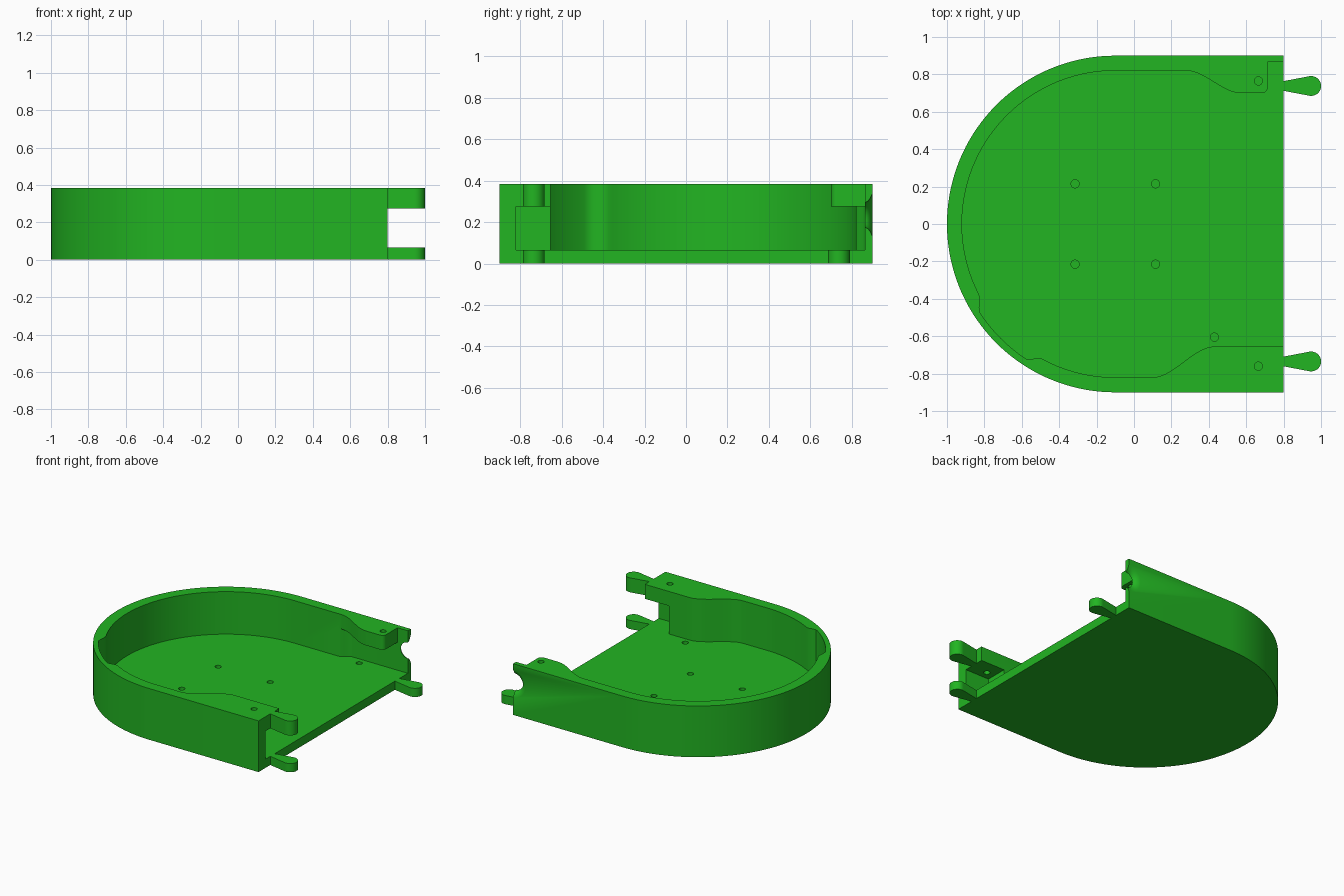
import bpy, bmesh, math
from mathutils import Matrix

if "Cube" in bpy.data.objects:
    bpy.data.objects.remove(bpy.data.objects["Cube"])

TOP, FLOOR, SHELF = 0.383, 0.065, 0.275   # rim, floor top, underside of upper lugs

green = bpy.data.materials.new("green plastic")
green.diffuse_color = (0.016, 0.46, 0.016, 1)
green.use_nodes = True
green.node_tree.nodes["Principled BSDF"].inputs["Base Color"].default_value = green.diffuse_color


def make_object(name, bm):
    bmesh.ops.recalc_face_normals(bm, faces=bm.faces)
    me = bpy.data.meshes.new(name)
    bm.to_mesh(me)
    bm.free()
    me.materials.append(green)
    ob = bpy.data.objects.new(name, me)
    bpy.context.collection.objects.link(ob)
    return ob


def prism(name, outline, z0, z1):
    bm = bmesh.new()
    face = bm.faces.new([bm.verts.new((x, y, z0)) for x, y in outline])
    ext = bmesh.ops.extrude_face_region(bm, geom=[face])
    for g in ext["geom"]:
        if isinstance(g, bmesh.types.BMVert):
            g.co.z = z1
    return make_object(name, bm)


def arc(cx, cy, r, a0, a1, n):
    return [(cx + r * math.cos(math.radians(a0 + (a1 - a0) * i / n)),
             cy + r * math.sin(math.radians(a0 + (a1 - a0) * i / n))) for i in range(n + 1)]


def s_curve(x0, y0, x1, y1, n=16):
    return [(x0 + (x1 - x0) * t, y0 + (y1 - y0) * t * t * (3 - 2 * t))
            for t in (i / n for i in range(n + 1))]


def cut(body, cutter):
    mod = body.modifiers.new("cut", "BOOLEAN")
    mod.operation, mod.solver, mod.object = "DIFFERENCE", "EXACT", cutter
    bpy.context.view_layer.objects.active = body
    bpy.ops.object.modifier_apply(modifier=mod.name)
    bpy.data.objects.remove(cutter)


def shade(ob):
    bpy.ops.object.select_all(action="DESELECT")
    ob.select_set(True)
    bpy.context.view_layer.objects.active = ob
    bpy.ops.object.shade_smooth_by_angle(angle=math.radians(30))


# Tray body: half-round back end, straight sides, open flat end
tray = prism("tray", [(0.8, -0.9), (0.8, 0.9)] + arc(-0.1, 0, 0.9, 90, 270, 72), 0, TOP)

# Main cavity, with thinner wall section on the rounded end
def inner_radius(a):
    ramp = min((a - 207.5) / 6, (241 - a) / 4.5)
    t = max(0, min(1, ramp))
    return 0.82 + 0.045 * t * t * (3 - 2 * t)

cavity = [(0.9, -0.655)] + s_curve(0.43, -0.655, 0.1, -0.82)
for i in range(121):
    a = 270 - 1.5 * i
    cavity += arc(-0.1, 0, inner_radius(a), a, a, 1)[:1]
cavity += s_curve(0.28, 0.82, 0.57, 0.7)
cavity += arc(0.685, 0.73, 0.03, -90, 0, 6) + [(0.715, 0.865), (0.9, 0.865)]
cut(tray, prism("cavity_cutter", cavity, FLOOR, 0.6))

# Hollow under the back lug
hollow = [(0.24, 0.6), (0.9, 0.6), (0.9, 0.865)] + s_curve(0.34, 0.865, 0.24, 0.815, 8)
cut(tray, prism("back_hollow_cutter", hollow, FLOOR, SHELF))

# Pocket in the front lug
pocket = [(0.6, -0.82), (0.9, -0.82), (0.9, -0.6), (0.6, -0.6)]
cut(tray, prism("front_pocket_cutter", pocket, FLOOR, SHELF))

# Blind screw holes in the floor, through holes in the lugs
holes = [(x, y, 0.025, 0.1) for x in (-0.315, 0.115) for y in (-0.215, 0.215)]
holes += [(0.43, -0.605, 0.025, 0.1), (0.435, 0.81, 0.025, 0.1)]
holes += [(0.665, y, 0.25, 0.5) for y in (-0.76, 0.765)]
for x, y, z0, z1 in holes:
    cut(tray, prism("hole_cutter", arc(x, y, 0.022, 0, 345, 23), z0, z1))

# Flared half-round cable notch in the back wall
bm = bmesh.new()
rings = []
for y, r in ((0.84, 0.058), (0.866, 0.06), (0.88, 0.068), (0.89, 0.082), (0.901, 0.105)):
    rings.append([bm.verts.new((x, y, z)) for x, z in arc(0.801, 0.235, r, 0, 348.75, 31)])
for a, b in zip(rings, rings[1:]):
    for i in range(32):
        j = (i + 1) % 32
        bm.faces.new((a[i], a[j], b[j], b[i]))
bm.faces.new(rings[0])
bm.faces.new(rings[-1])
cut(tray, make_object("notch_cutter", bm))
shade(tray)

# Teardrop hinge tabs on the open end
for name, y, z0, z1 in (("front_lower_tab", -0.735, 0, FLOOR),
                        ("front_upper_tab", -0.735, SHELF, TOP),
                        ("back_lower_tab", 0.738, 0, FLOOR)):
    outline = [(0.8, y - 0.026)] + arc(0.947, y, 0.053, -102, 102, 28) + [(0.8, y + 0.026)]
    shade(prism(name, outline, z0, z1))
